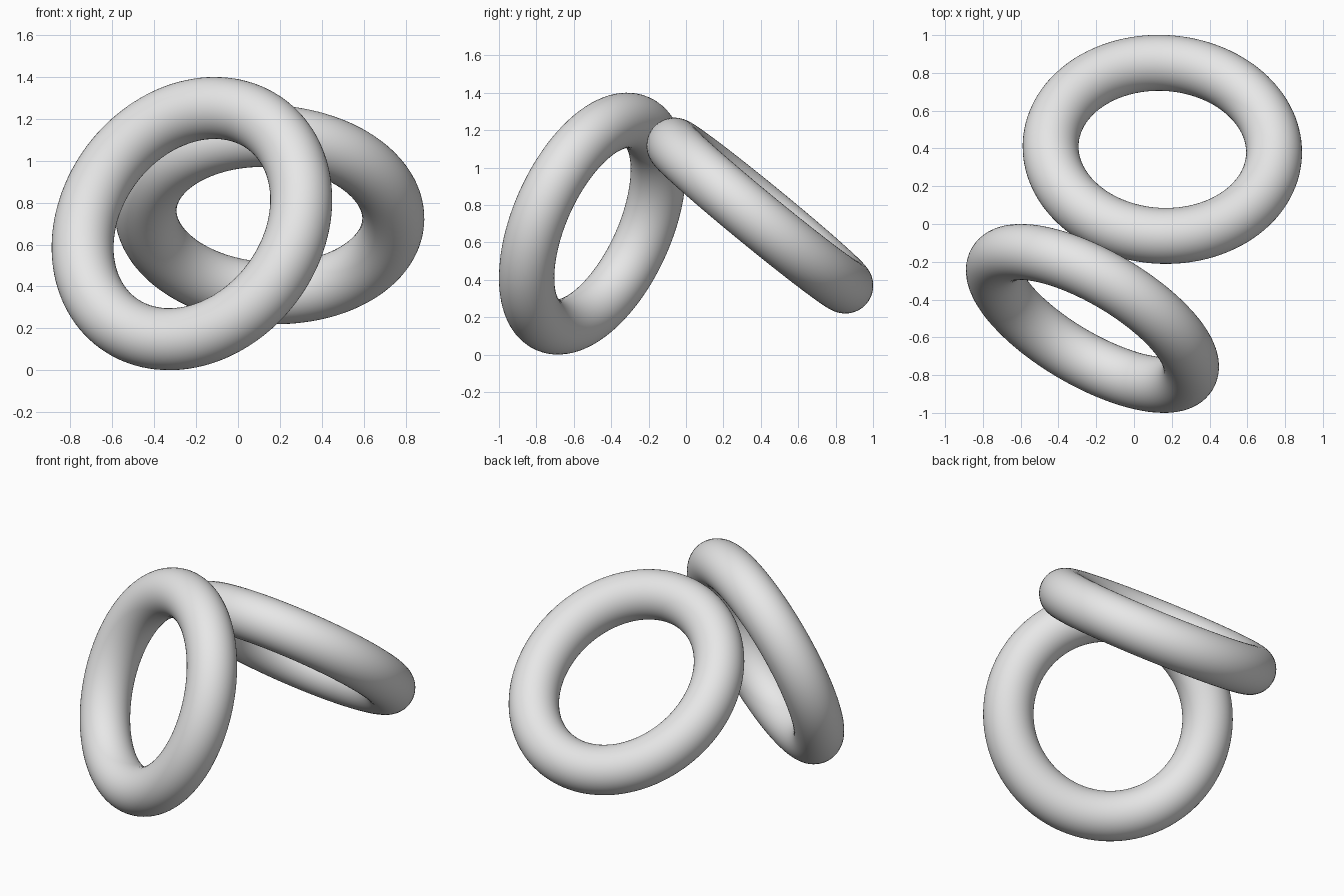
import bpy
from mathutils import Vector

cube = bpy.data.objects.get("Cube")
if cube:
    bpy.data.objects.remove(cube, do_unlink=True)

# Single light grey material
grey = bpy.data.materials.new("light_grey")
grey.use_nodes = True
colour = (0.8, 0.8, 0.8, 1.0)
grey.diffuse_color = colour
grey.node_tree.nodes["Principled BSDF"].inputs["Base Color"].default_value = colour


def add_ring(name, centre, axis):
    """Smooth torus whose hole points along the given axis."""
    turn = Vector(axis).to_track_quat("Z", "Y").to_euler()
    bpy.ops.mesh.primitive_torus_add(
        location=centre, rotation=turn,
        major_radius=0.592, minor_radius=0.148,
        major_segments=128, minor_segments=48)
    ring = bpy.context.object
    ring.name = name
    ring.data.materials.append(grey)
    bpy.ops.object.shade_smooth()
    return ring


# Leaning ring at the front, tilted ring resting behind it
add_ring("front_ring", (-0.22, -0.5, 0.70), (0.472, 0.804, -0.3615))
add_ring("back_ring", (0.15, 0.395, 0.743), (0.04, 0.635, 0.775))
